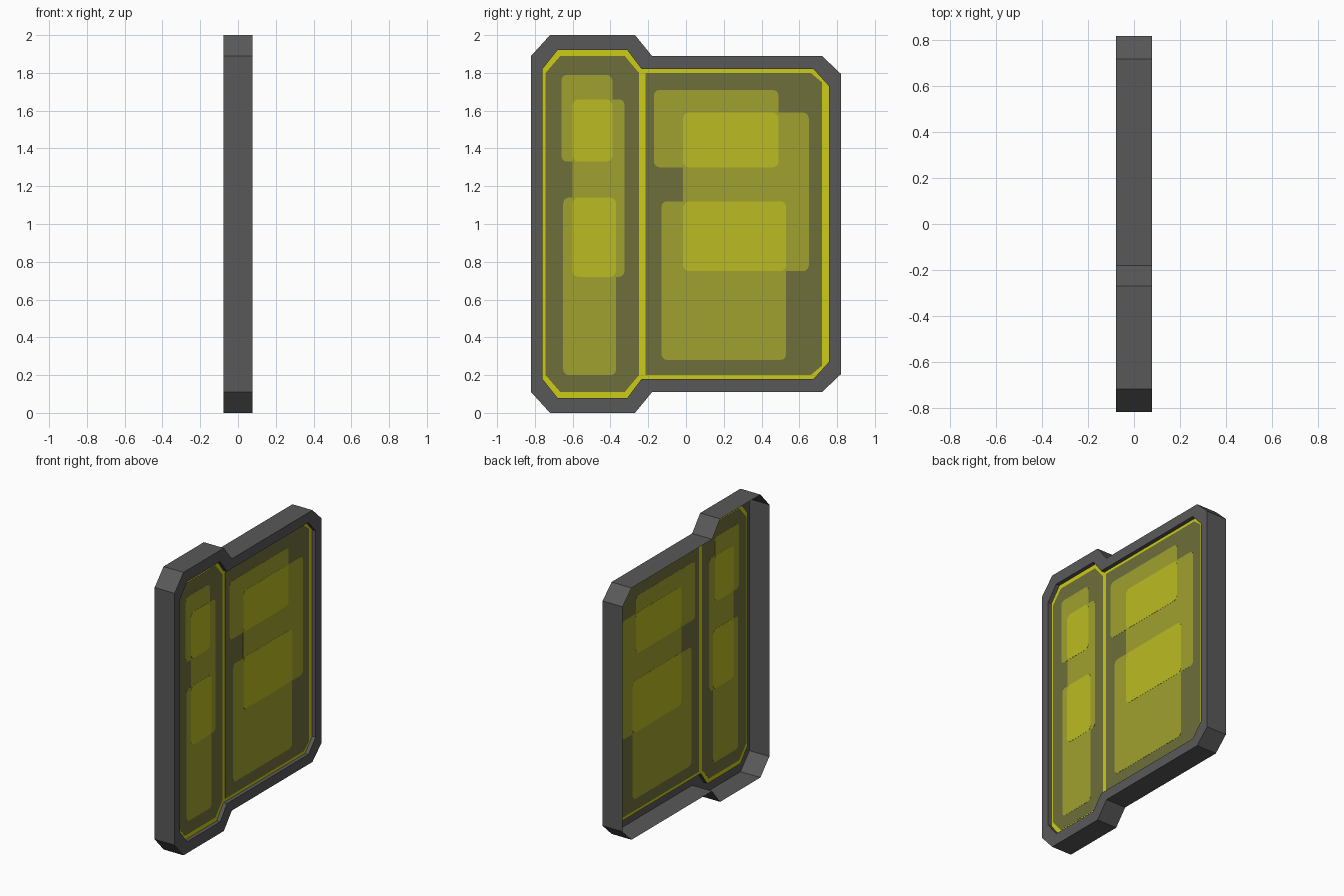
import bpy, bmesh, math

if "Cube" in bpy.data.objects:
    bpy.data.objects.remove(bpy.data.objects["Cube"])


def material(name, rgb):
    lin = [((c / 255 + 0.055) / 1.055) ** 2.4 for c in rgb]
    m = bpy.data.materials.new(name)
    m.diffuse_color = (*lin, 1)
    m.use_nodes = True
    m.node_tree.nodes["Principled BSDF"].inputs["Base Color"].default_value = m.diffuse_color
    return m


GREY = material("frame grey", (89, 89, 89))
YELLOW = material("bright yellow", (204, 204, 22))
DARK = material("dark olive", (111, 111, 60))
MID = material("olive yellow", (160, 160, 47))
LIGHT = material("light yellow", (187, 187, 35))

PANE_X = 0.05  # depth at which the pane sits in the frame


def make_object(name, bm, mat):
    bmesh.ops.recalc_face_normals(bm, faces=bm.faces)
    me = bpy.data.meshes.new(name)
    bm.to_mesh(me)
    bm.free()
    me.materials.append(mat)
    ob = bpy.data.objects.new(name, me)
    bpy.context.collection.objects.link(ob)
    return ob


def plate(name, pts, thick, mat):
    """Thin slab with a (y, z) outline, centred on the pane, visible from both sides."""
    bm = bmesh.new()
    a = [bm.verts.new((PANE_X - thick / 2, y, z)) for y, z in pts]
    b = [bm.verts.new((PANE_X + thick / 2, y, z)) for y, z in pts]
    bm.faces.new(a)
    bm.faces.new(b)
    n = len(pts)
    for i in range(n):
        j = (i + 1) % n
        bm.faces.new((a[i], a[j], b[j], b[i]))
    return make_object(name, bm, mat)


def rounded(y0, z0, y1, z1, r=0.03):
    pts = []
    corners = ((y1 - r, z1 - r), (y0 + r, z1 - r), (y0 + r, z0 + r), (y1 - r, z0 + r))
    for k, (cy, cz) in enumerate(corners):
        for s in range(4):
            t = math.pi / 2 * (k + s / 3)
            pts.append((cy + r * math.cos(t), cz + r * math.sin(t)))
    return pts


def mirrored(half):
    """Complete a lower half outline by mirroring it about z = 1."""
    return half + [(y, 2 - z) for y, z in reversed(half)]


# Frame: open-backed shell with a front rim and a shallow recess
outer = mirrored([(-0.82, 0.11), (-0.72, 0), (-0.27, 0), (-0.18, 0.11), (0.72, 0.11), (0.82, 0.205)])
hole = mirrored([(-0.76, 0.18), (-0.68, 0.08), (-0.31, 0.08), (-0.235, 0.18), (0.675, 0.18), (0.757, 0.27)])
bm = bmesh.new()
rings = [[bm.verts.new((x, y, z)) for y, z in pts]
         for x, pts in ((-0.078, outer), (0.078, outer), (0.078, hole), (PANE_X, hole))]
for r0, r1 in zip(rings, rings[1:]):
    for i in range(len(outer)):
        j = (i + 1) % len(outer)
        bm.faces.new((r0[i], r0[j], r1[j], r1[i]))
make_object("frame", bm, GREY)

# Yellow backing that shows as the border lines around the panes
plate("pane_border", hole, 0.001, YELLOW)

# Dark panes
plate("narrow_pane", mirrored([(-0.743, 0.2), (-0.665, 0.11), (-0.325, 0.11), (-0.249, 0.2)]), 0.003, DARK)
plate("wide_pane", mirrored([(-0.215, 0.2), (0.66, 0.2), (0.72, 0.25)]), 0.003, DARK)

# Overlapping rounded patches; where two overlap the tint is lighter
patches = {
    "narrow": [(-0.66, 1.33, -0.39, 1.79), (-0.6, 0.72, -0.325, 1.66), (-0.65, 0.2, -0.37, 1.14)],
    "wide": [(-0.17, 1.3, 0.49, 1.71), (-0.015, 0.75, 0.65, 1.59), (-0.13, 0.28, 0.53, 1.12)],
}
for side, rects in patches.items():
    for k, r in enumerate(rects):
        plate(f"{side}_patch_{k + 1}", rounded(*r), 0.005, MID)
    for k, (a, b) in enumerate(zip(rects, rects[1:])):
        lap = (max(a[0], b[0]), max(a[1], b[1]), min(a[2], b[2]), min(a[3], b[3]))
        plate(f"{side}_overlap_{k + 1}", rounded(*lap), 0.007, LIGHT)
